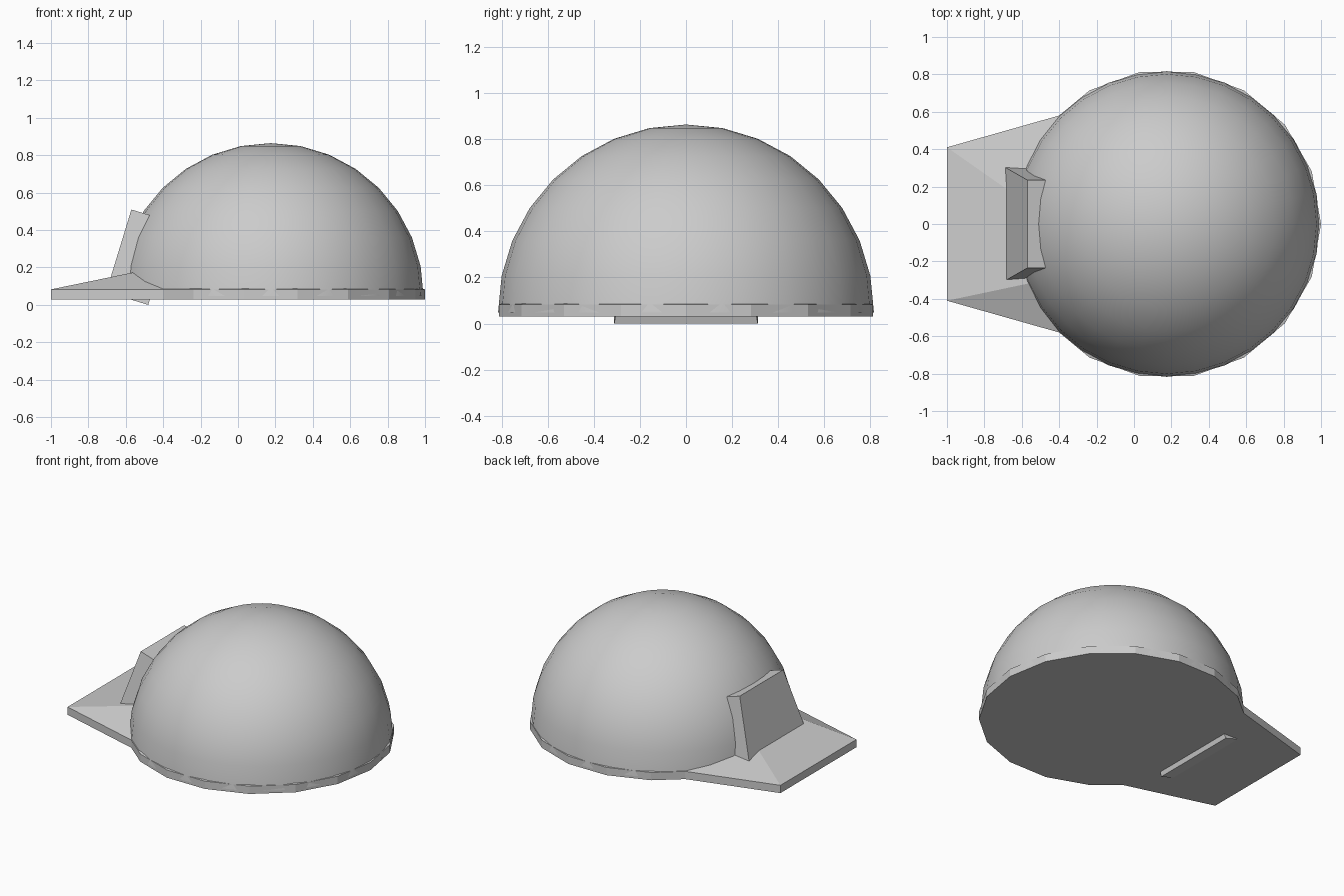
import bpy, bmesh, math
from mathutils import Vector

if "Cube" in bpy.data.objects:
    bpy.data.objects.remove(bpy.data.objects["Cube"])

CX, RIM_R = 0.175, 0.825      # crown centre and rim radius


def make_object(name, bm):
    bmesh.ops.recalc_face_normals(bm, faces=bm.faces)
    mesh = bpy.data.meshes.new(name)
    bm.to_mesh(mesh)
    bm.free()
    obj = bpy.data.objects.new(name, mesh)
    bpy.context.collection.objects.link(obj)
    return obj


# Crown: smooth half sphere
bm = bmesh.new()
bmesh.ops.create_uvsphere(bm, u_segments=32, v_segments=16, radius=0.817)
bmesh.ops.delete(bm, geom=[v for v in bm.verts if v.co.z < -0.001], context='VERTS')
bmesh.ops.translate(bm, verts=bm.verts, vec=(CX, 0, 0.048))
for f in bm.faces:
    f.smooth = True
make_object("crown", bm)

# Rim and brim: 18-sided plate stretched into a peak, top raised to a hidden apex
outline = []
for i in range(-6, 7):
    a = math.radians(20 * i)
    outline.append((CX + RIM_R * math.cos(a), RIM_R * math.sin(a)))
outline += [(-0.40, 0.58), (-1.0, 0.41), (-1.0, -0.41), (-0.40, -0.58)]
bm = bmesh.new()
low = [bm.verts.new((x, y, 0.03)) for x, y in outline]
high = [bm.verts.new((x, y, 0.083)) for x, y in outline]
apex = bm.verts.new((-0.10, -0.22, 0.268))
bm.faces.new(low[::-1])
for i in range(len(outline)):
    j = (i + 1) % len(outline)
    bm.faces.new((low[i], low[j], high[j], high[i]))
    bm.faces.new((high[i], high[j], apex))
make_object("rim_and_brim", bm)

# Front badge block: tilted, wider at the bottom
profile = [(-0.705, 0.0685, 0.312), (-0.48, 0.0, 0.312),
           (-0.345, 0.441, 0.235), (-0.57, 0.51, 0.235)]
bm = bmesh.new()
sides = [[bm.verts.new((x, s * w, z)) for x, z, w in profile] for s in (-1, 1)]
bm.faces.new(sides[0])
bm.faces.new(sides[1][::-1])
for i in range(4):
    j = (i + 1) % 4
    bm.faces.new((sides[0][i], sides[0][j], sides[1][j], sides[1][i]))
make_object("front_block", bm)
